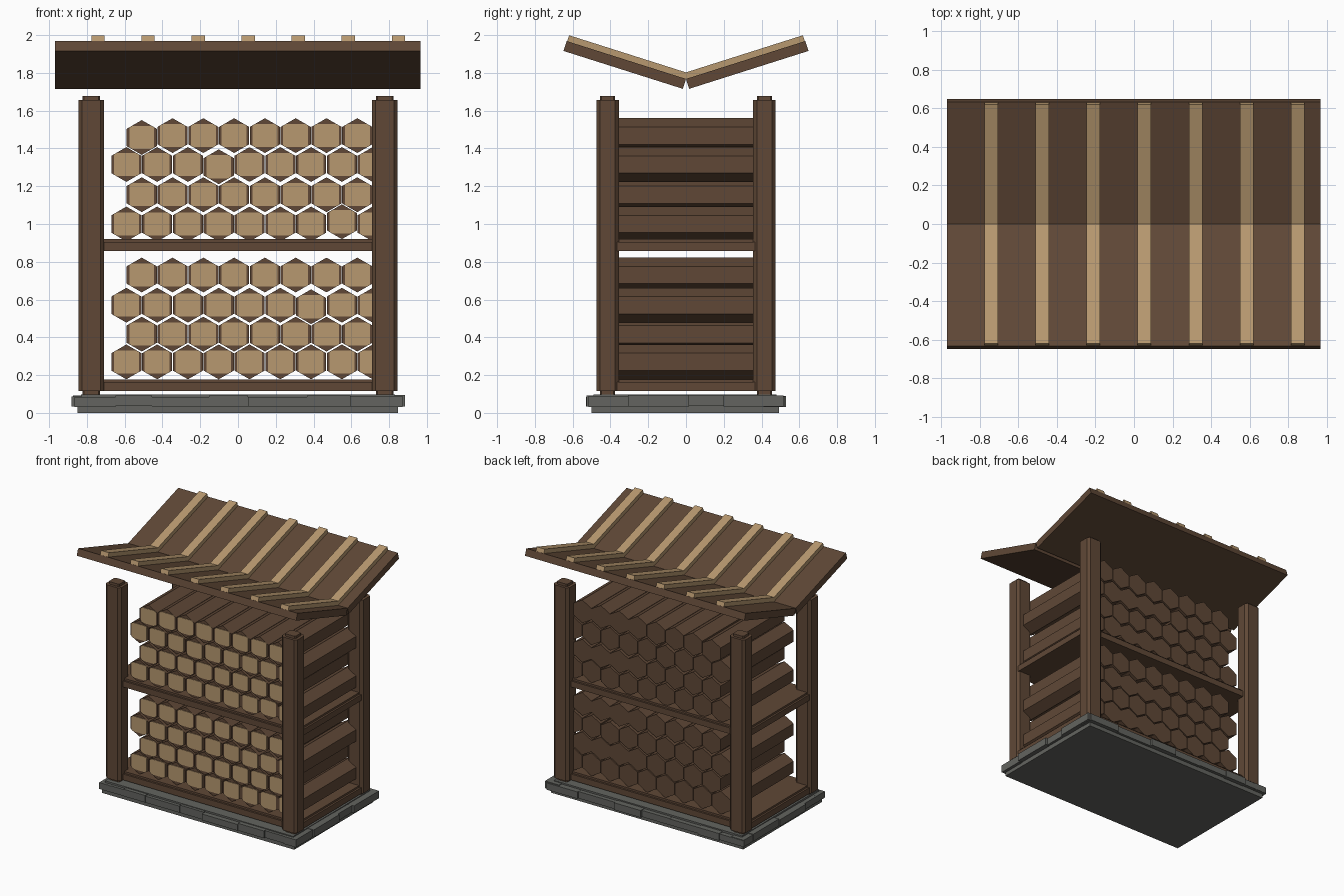
import bpy, bmesh, math, random
from mathutils import Vector

random.seed(4)
cube = bpy.data.objects.get("Cube")
if cube:
    bpy.data.objects.remove(cube, do_unlink=True)


def material(name, rgb):
    m = bpy.data.materials.new(name)
    m.use_nodes = True
    m.diffuse_color = (*rgb, 1)
    node = m.node_tree.nodes["Principled BSDF"]
    node.inputs["Base Color"].default_value = (*rgb, 1)
    node.inputs["Roughness"].default_value = 0.9
    return m


MATS = [material("brown wood", (0.115, 0.064, 0.037)),
        material("cut wood", (0.475, 0.315, 0.160)),
        material("grey stone", (0.125, 0.127, 0.116))]
BROWN, TAN, STONE = range(3)


def prism(bm, points, axis, lo, hi, mat):
    """Extrude a 2D outline along one axis."""
    def place(p, t):
        c = list(p)
        c.insert("xyz".index(axis), t)
        return bm.verts.new(c)
    a = [place(p, lo) for p in points]
    b = [place(p, hi) for p in points]
    n = len(points)
    faces = [bm.faces.new(a), bm.faces.new(b)]
    for i in range(n):
        j = (i + 1) % n
        faces.append(bm.faces.new((a[i], a[j], b[j], b[i])))
    for f in faces:
        f.material_index = mat


def box(bm, x, y, z, mat):
    prism(bm, [(x[0], y[0]), (x[1], y[0]), (x[1], y[1]), (x[0], y[1])], "z", *z, mat)


def finish(name, bm):
    bmesh.ops.recalc_face_normals(bm, faces=bm.faces)
    mesh = bpy.data.meshes.new(name)
    bm.to_mesh(mesh)
    bm.free()
    for m in MATS:
        mesh.materials.append(m)
    ob = bpy.data.objects.new(name, mesh)
    bpy.context.collection.objects.link(ob)
    return ob


def chamfered(w, d, c, cx, cy):
    """Rectangle outline with cut corners."""
    pts = []
    for sx, sy in ((1, 1), (-1, 1), (-1, -1), (1, -1)):
        pair = [(cx + sx * w, cy + sy * (d - c)), (cx + sx * (w - c), cy + sy * d)]
        pts += pair if sx * sy > 0 else pair[::-1]
    return pts


# Stone base: stacked slabs with uneven border stones
bm = bmesh.new()
box(bm, (-0.85, 0.847), (-0.5, 0.493), (0, 0.06), STONE)
box(bm, (-0.83, 0.83), (-0.49, 0.48), (0.06, 0.098), STONE)
for side in (-1, 1):
    for along, reach, edge in (("x", 0.865, 0.51), ("y", 0.515, 0.86)):
        t = -reach
        while t < reach - 0.01:
            step = min(random.uniform(0.18, 0.34), reach - t)
            if reach - t - step < 0.1:
                step = reach - t
            out = edge + random.uniform(0, 0.025)
            span = sorted((side * (edge - 0.1), side * out))
            z = (0.03 + random.uniform(0, 0.006), 0.088 + random.uniform(-0.006, 0.006))
            run = (t, t + step)
            if along == "x":
                box(bm, run, span, z, STONE)
            else:
                box(bm, span, run, z, STONE)
            t += step
finish("stone_base", bm)

# Corner posts with chamfered sides and a narrower core showing at both ends
for sx, side in ((-1, "right"), (1, "left")):
    for sy, end in ((-1, "front"), (1, "back")):
        bm = bmesh.new()
        cx, cy = sx * 0.777, sy * 0.415
        prism(bm, chamfered(0.068, 0.06, 0.02, cx, cy), "z", 0.115, 1.657, BROWN)
        prism(bm, chamfered(0.046, 0.04, 0.008, cx, cy), "z", 0.09, 1.677, BROWN)
        finish(f"{end}_{side}_post", bm)

# Floor and middle shelf, with a slightly set back upper edge
for name, z in (("floor_board", 0.115), ("middle_shelf", 0.857)):
    bm = bmesh.new()
    box(bm, (-0.835, 0.835), (-0.435, 0.435), (z, z + 0.048), BROWN)
    box(bm, (-0.82, 0.82), (-0.42, 0.42), (z + 0.048, z + 0.063), BROWN)
    finish(name, bm)

# Hexagonal logs, with a pale cut face at the front
R = 0.092
HEX = [(R * math.sin(math.pi * k / 3), R * math.cos(math.pi * k / 3)) for k in range(6)]
CUT = [(0.066, -0.053), (0.066, 0.053), (0.052, 0.061), (-0.052, 0.061),
       (-0.066, 0.053), (-0.066, -0.053), (-0.052, -0.061), (0.052, -0.061)]
STEP = 0.163
SHIFT = {("upper", 2, 3): -0.012, ("upper", 3, 0): -0.01,
         ("upper", 0, 7): 0.012, ("lower", 2, 6): -0.008}
for stack, heights in (("lower", (0.27, 0.417, 0.57, 0.73)),
                       ("upper", (1.0, 1.155, 1.315, 1.468))):
    for row, z in enumerate(heights):
        bm = bmesh.new()
        odd = row % 2
        for i in range(9 - odd):
            cx = -0.591 + STEP * (i + odd / 2)
            cz = z + SHIFT.get((stack, row, i), 0)
            prism(bm, [(cx + x, cz + h) for x, h in HEX], "y", -0.398, 0.405, BROWN)
            prism(bm, [(cx + x, cz + h) for x, h in CUT], "y", -0.402, -0.397, TAN)
        finish(f"{stack}_log_row_{row + 1}", bm)

# Valley roof: two sloping slabs, each with seven battens
for sy, end in ((-1, "front"), (1, "back")):
    along = Vector((sy * 0.63, 0.2)).normalized()
    up = Vector((-sy * along.y, abs(along.x)))
    valley = Vector((0, 1.768))

    def section(length, low, high):
        return [valley + up * low, valley + along * length + up * low,
                valley + along * length + up * high, valley + up * high]

    bm = bmesh.new()
    prism(bm, section(0.663, -0.055, 0), "x", -0.969, 0.967, BROWN)
    finish(f"{end}_roof_slab", bm)
    bm = bmesh.new()
    for i in range(7):
        cx = -0.741 + 0.265 * i
        prism(bm, section(0.66, -0.005, 0.033), "x", cx - 0.035, cx + 0.035, TAN)
    finish(f"{end}_roof_battens", bm)
